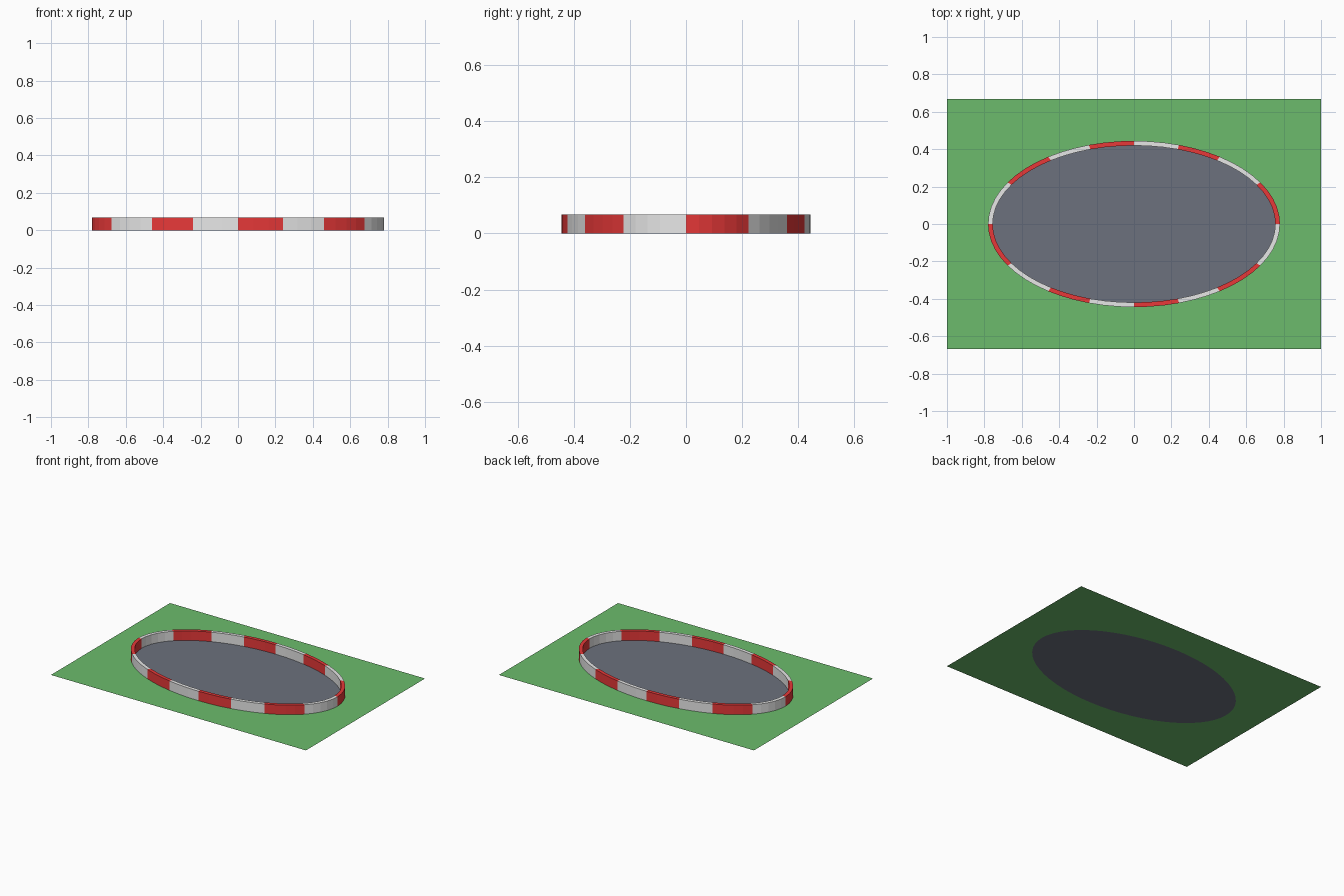
import bpy, bmesh, math

if "Cube" in bpy.data.objects:
    bpy.data.objects.remove(bpy.data.objects["Cube"])

STEPS = 60                    # 6 degree facets around the oval
RX, RY = 0.768, 0.432         # centre line of the barrier
HALF_W, HEIGHT = 0.0125, 0.067
PLOT_X, PLOT_Y = 1.0, 0.667


def material(name, rgb):
    m = bpy.data.materials.new(name)
    m.diffuse_color = (*rgb, 1)
    m.use_nodes = True
    m.node_tree.nodes["Principled BSDF"].inputs["Base Color"].default_value = m.diffuse_color
    return m


GREEN = material("grass green", (0.15, 0.5, 0.15))
GREY = material("asphalt grey", (0.15, 0.165, 0.205))
RED = material("barrier red", (0.8, 0.04, 0.04))
WHITE = material("barrier white", (0.8, 0.8, 0.8))


def finish(name, bm, *mats):
    mesh = bpy.data.meshes.new(name)
    bm.to_mesh(mesh)
    bm.free()
    for m in mats:
        mesh.materials.append(m)
    obj = bpy.data.objects.new(name, mesh)
    bpy.context.collection.objects.link(obj)


def oval(bm, offset, z):
    """Ring of vertices on the oval, moved outward by offset."""
    angles = [2 * math.pi * i / STEPS for i in range(STEPS)]
    return [bm.verts.new(((RX + offset) * math.cos(a), (RY + offset) * math.sin(a), z))
            for a in angles]


def loop_edges(bm, verts):
    return [bm.edges.new((v, verts[(i + 1) % len(verts)])) for i, v in enumerate(verts)]


# Grass plot with an oval opening
bm = bmesh.new()
corners = [bm.verts.new((sx * PLOT_X, sy * PLOT_Y, 0))
           for sx, sy in ((-1, -1), (1, -1), (1, 1), (-1, 1))]
edges = loop_edges(bm, corners) + loop_edges(bm, oval(bm, 0, 0))
bmesh.ops.triangle_fill(bm, edges=edges, use_beauty=True, normal=(0, 0, 1))
finish("grass", bm, GREEN)

# Paved oval filling the opening
bm = bmesh.new()
bm.faces.new(oval(bm, 0, 0))
finish("asphalt", bm, GREY)

# Barrier: alternating blocks of nearly equal length
quarter = [5, 4, 3, 3]        # facets per block, from the long end to the middle
blocks = (quarter + quarter[::-1]) * 2
colours = [k % 2 for k, count in enumerate(blocks) for _ in range(count)]

bm = bmesh.new()
rings = [oval(bm, HALF_W, 0), oval(bm, HALF_W, HEIGHT),
         oval(bm, -HALF_W, HEIGHT), oval(bm, -HALF_W, 0)]
for i in range(STEPS):
    j = (i + 1) % STEPS
    for low, high in zip(rings, rings[1:]):
        face = bm.faces.new((low[i], low[j], high[j], high[i]))
        face.material_index = colours[i]
finish("barrier", bm, RED, WHITE)
